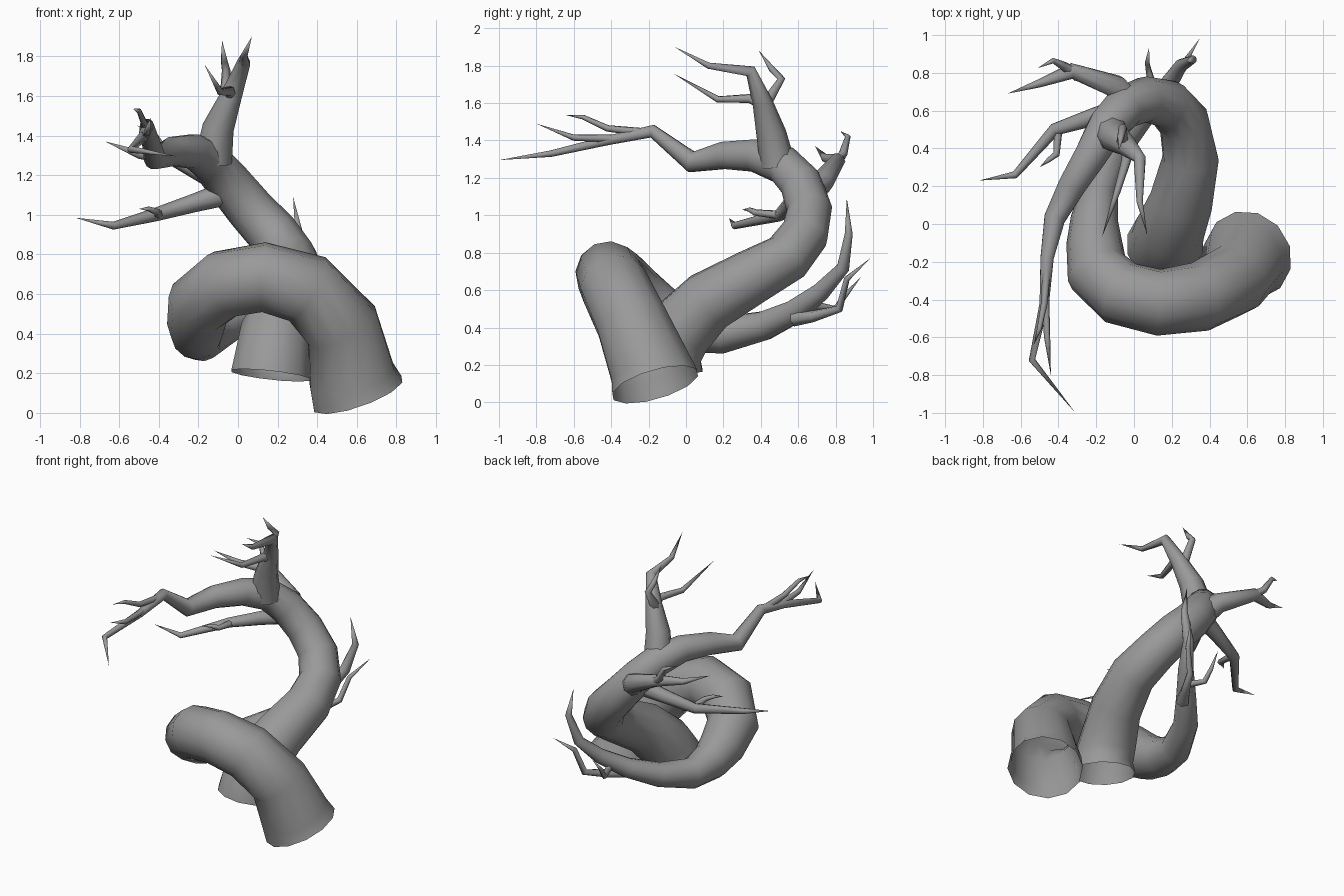
import bpy, bmesh, math
from mathutils import Vector

bark = bpy.data.materials.new("dark_bark")
bark.diffuse_color = (.32, .32, .32, 1)


def limb(name, pts, sides):
    """Open tapered tube through (x, y, z, radius) points; a zero radius closes it to a tip."""
    bm = bmesh.new()
    P = [Vector(p[:3]) for p in pts]
    n = len(P)
    side, prev = None, None
    for i in range(n):
        a = (P[i] - P[i - 1]).normalized() if i else (P[1] - P[0]).normalized()
        b = (P[i + 1] - P[i]).normalized() if i < n - 1 else a
        t = (a + b).normalized()
        side = t.orthogonal() if side is None else side - t * side.dot(t)
        side.normalize()
        up = t.cross(side)
        r = pts[i][3]
        if r == 0:
            ring = [bm.verts.new(P[i])]
        else:
            ring = [bm.verts.new(P[i] + r * (side * math.cos(k * math.tau / sides)
                                             + up * math.sin(k * math.tau / sides)))
                    for k in range(sides)]
        if prev:
            for k in range(sides):
                j = (k + 1) % sides
                if len(ring) == 1:
                    bm.faces.new((prev[k], prev[j], ring[0]))
                else:
                    bm.faces.new((prev[k], prev[j], ring[j], ring[k]))
        prev = ring
    me = bpy.data.meshes.new(name)
    bm.to_mesh(me)
    bm.free()
    me.shade_smooth()
    me.materials.append(bark)
    ob = bpy.data.objects.new(name, me)
    bpy.context.collection.objects.link(ob)


# Arching trunk that loops over the front and runs back along the left
limb("arched_trunk", [
    (.605, -.165, .095, .243), (.575, -.19, .18, .225), (.525, -.295, .44, .195),
    (.35, -.385, .625, .185), (.13, -.415, .685, .177), (-.07, -.365, .65, .175),
    (-.195, -.25, .55, .167), (-.21, -.1, .445, .148),
    (-.21, .03, .39, .125), (-.18, .2, .36, .1), (-.08, .42, .41, .08),
    (.05, .58, .485, .065), (.17, .72, .59, .05), (.25, .84, .72, .035),
    (.31, .87, .9, .022), (.278, .86, 1.09, 0)], 12)
limb("arched_trunk_twig", [
    (.08, .58, .45, .045), (.14, .68, .46, .032), (.22, .82, .5, .022),
    (.27, .86, .66, .017), (.35, .985, .77, 0)], 6)
limb("arched_trunk_small_twig", [
    (.12, .67, .52, .025), (.08, .8, .5, .018), (.07, .85, .57, .014), (.08, .935, .67, 0)], 6)

# Rising trunk that curls up and forward
limb("rising_trunk", [
    (.165, -.11, .19, .207), (.175, -.1, .28, .195), (.19, -.03, .39, .185),
    (.25, .12, .54, .168),
    (.3, .35, .67, .15), (.265, .54, .775, .137), (.18, .635, .9, .13),
    (.06, .66, 1.03, .122), (-.055, .615, 1.17, .115), (-.14, .52, 1.27, .105),
    (-.225, .37, 1.32, .09), (-.33, .2, 1.32, .075), (-.42, .03, 1.285, .058),
    (-.46, -.18, 1.45, .036), (-.475, -.42, 1.4, .026), (-.54, -.72, 1.33, .018),
    (-.31, -1.0, 1.295, 0)], 12)
limb("front_twig_low", [
    (-.47, -.38, 1.41, .022), (-.46, -.6, 1.415, .017), (-.44, -.8, 1.49, 0)], 6)
limb("front_twig_high", [
    (-.46, -.2, 1.44, .025), (-.475, -.42, 1.465, .018), (-.5, -.55, 1.525, .013),
    (-.53, -.64, 1.535, 0)], 6)

# Upright branch and its twigs
limb("upright_branch", [
    (-.125, .49, 1.27, .095), (-.1, .455, 1.44, .08), (-.035, .41, 1.6, .055),
    (.03, .345, 1.77, .034), (.03, .12, 1.8, .018), (.07, -.06, 1.9, 0)], 8)
limb("upright_twig_front", [
    (-.04, .42, 1.59, .032), (-.04, .34, 1.625, .026), (-.09, .17, 1.62, .018),
    (-.17, -.07, 1.76, 0)], 6)
limb("upright_twig_back", [
    (-.06, .41, 1.57, .035), (-.06, .51, 1.73, .022), (-.07, .46, 1.78, .018),
    (-.08, .39, 1.88, 0)], 6)

# Branch reaching out at the back
limb("back_branch", [
    (-.04, .64, 1.12, .085), (-.1, .73, 1.18, .065), (-.33, .81, 1.29, .042),
    (-.5, .745, 1.305, .022), (-.67, .69, 1.37, 0)], 8)
limb("back_twig", [
    (-.3, .79, 1.27, .038), (-.38, .84, 1.33, .024), (-.43, .865, 1.42, .015),
    (-.51, .825, 1.45, 0)], 6)

# Branch reaching out to the left
limb("left_branch", [
    (-.02, .62, 1.12, .065), (-.22, .565, 1.06, .047), (-.42, .5, 1.0, .034),
    (-.63, .26, .945, .02), (-.82, .23, .985, 0)], 8)
limb("left_twig", [
    (-.4, .52, 1.0, .025), (-.41, .37, 1.015, .018), (-.45, .34, 1.03, .013),
    (-.5, .3, 1.03, 0)], 6)
